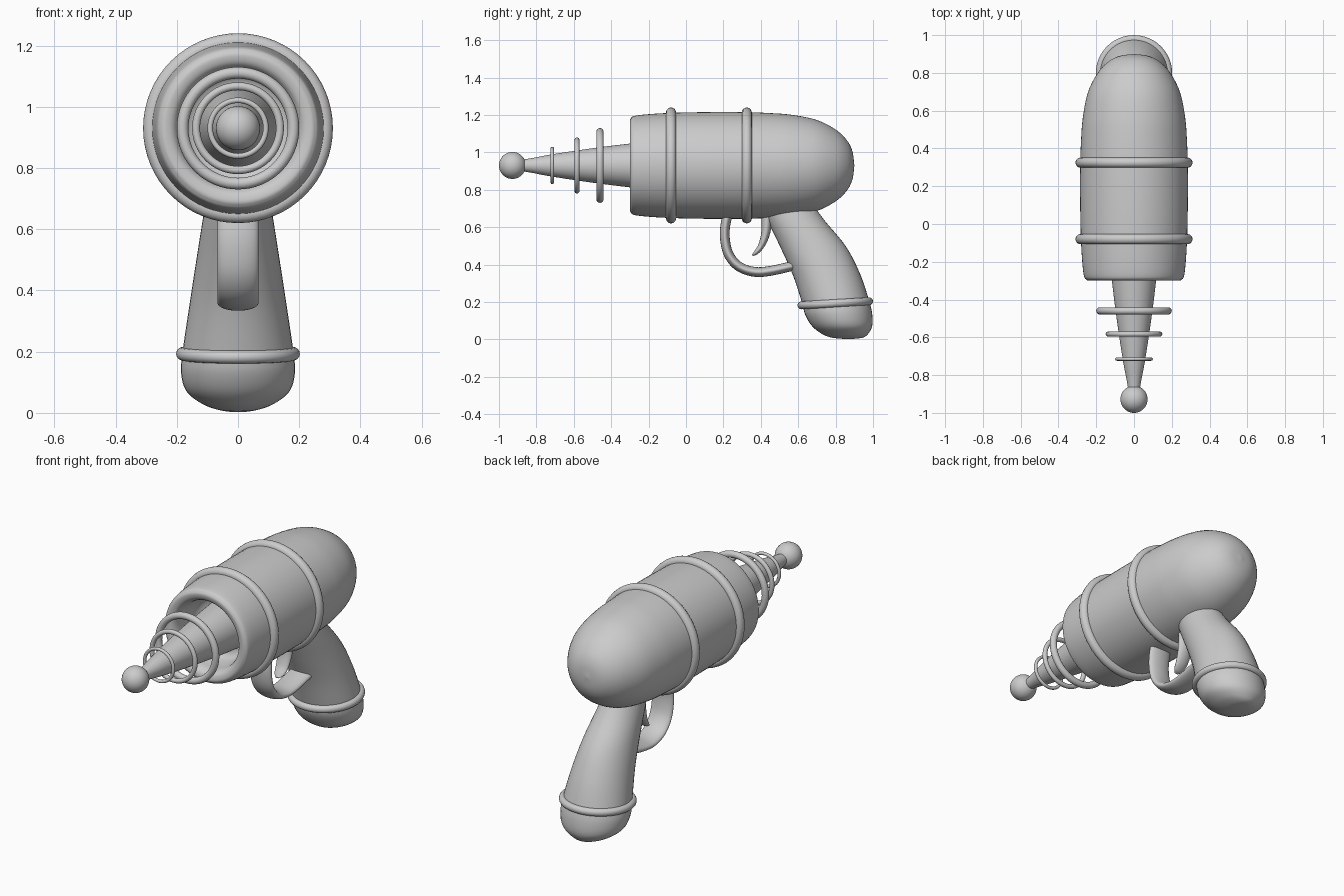
import bpy, bmesh, math
from mathutils import Vector

if "Cube" in bpy.data.objects:
    bpy.data.objects.remove(bpy.data.objects["Cube"])

AXIS_Z = 0.93  # height of the body centreline


def smooth_path(pts, steps=6):
    """Catmull-Rom interpolation through tuples of any length."""
    p = [Vector(q) for q in pts]
    p = [2 * p[0] - p[1]] + p + [2 * p[-1] - p[-2]]
    out = []
    for a, b, c, d in zip(p, p[1:], p[2:], p[3:]):
        for i in range(steps):
            t = i / steps
            out.append(0.5 * (2 * b + (c - a) * t + (2 * a - 5 * b + 4 * c - d) * t * t
                              + (3 * b - a - 3 * c + d) * t ** 3))
    return out + [p[-2]]


def skin(name, rings):
    """Bridge equal-sized rings of points and cap both ends."""
    bm = bmesh.new()
    loops = [[bm.verts.new(v) for v in ring] for ring in rings]
    n = len(loops[0])
    for a, b in zip(loops, loops[1:]):
        for i in range(n):
            j = (i + 1) % n
            bm.faces.new((a[i], a[j], b[j], b[i]))
    bm.faces.new(loops[0])
    bm.faces.new(loops[-1])
    bmesh.ops.recalc_face_normals(bm, faces=bm.faces)
    mesh = bpy.data.meshes.new(name)
    bm.to_mesh(mesh)
    bm.free()
    obj = bpy.data.objects.new(name, mesh)
    bpy.context.collection.objects.link(obj)
    return finish(obj, name)


def finish(obj, name):
    obj.name = name
    bpy.ops.object.select_all(action='DESELECT')
    obj.select_set(True)
    bpy.context.view_layer.objects.active = obj
    bpy.ops.object.shade_smooth_by_angle(angle=math.radians(40))
    return obj


def lathe(name, profile, n=64, steps=5):
    """Revolve (y, radius) points around the body axis."""
    angles = [2 * math.pi * i / n for i in range(n)]
    return skin(name, [[(max(r, 0.001) * math.cos(a), y, AXIS_Z + max(r, 0.001) * math.sin(a))
                        for a in angles] for y, r in smooth_path(profile, steps)])


def sweep(name, sections, level=False, n=40):
    """Sweep an ellipse along (y, z, half depth, half width) sections."""
    path = smooth_path([s + (0,) * (4 - len(s)) for s in sections])
    rings = []
    for k, (y, z, d, w) in enumerate(path):
        t = path[min(k + 1, len(path) - 1)] - path[max(k - 1, 0)]
        ny, nz = (1, 0) if level else Vector((-t[1], t[0])).normalized()
        rings.append([(w * math.sin(a), y + ny * d * math.cos(a), z + nz * d * math.cos(a))
                      for a in (2 * math.pi * i / n for i in range(n))])
    return skin(name, rings)


def ring(name, loc, major, minor, tilt):
    bpy.ops.mesh.primitive_torus_add(location=loc, rotation=(tilt, 0, 0), major_radius=major,
                                     minor_radius=minor, major_segments=64, minor_segments=16)
    return finish(bpy.context.object, name)


# Body shell with rounded muzzle lip and hollow front
lathe("body", [(-.12, 0), (-.12, .12), (-.14, .17), (-.2, .187), (-.26, .194), (-.29, .21),
               (-.30, .235), (-.295, .252), (-.275, .265), (-.2, .274), (-.08, .281), (.1, .285),
               (.3, .285), (.45, .280), (.57, .270), (.70, .243), (.80, .192), (.86, .135),
               (.89, .075), (.90, 0)])

# Bands around the body
for i, y in enumerate((-.08, .325)):
    ring(f"body_band_{i + 1}", (0, y, AXIS_Z), .283, .027, math.pi / 2)

# Tapered barrel, its floating rings and the tip ball
lathe("barrel", [(-.10, .138), (-.3, .117), (-.5, .092), (-.72, .059), (-.82, .04), (-.90, .027)])
for i, (y, outer, minor) in enumerate([(-.46, .2, .019), (-.583, .15, .013), (-.715, .1, .009)]):
    ring(f"barrel_ring_{i + 1}", (0, y, AXIS_Z), outer - minor, minor, math.pi / 2)
bpy.ops.mesh.primitive_uv_sphere_add(segments=40, ring_count=20, radius=.072,
                                     location=(0, -.928, AXIS_Z))
finish(bpy.context.object, "tip_ball")

# Handle with rounded butt and its band
sweep("handle", [(.50, .80, .13, .085), (.58, .65, .15, .112), (.677, .50, .176, .136),
                 (.75, .35, .181, .159), (.80, .20, .181, .181), (.817, .13, .179, .186),
                 (.835, .07, .160, .168), (.850, .03, .124, .118), (.862, .01, .085, .065),
                 (.868, .003, .03, .022)], level=True)
ring("handle_band", (0, .798, .193), .181, .021, .06)

# Trigger guard and trigger
sweep("trigger_guard", [(y, z, .026, .067) for y, z in
                        [(.235, .70), (.212, .62), (.208, .54), (.228, .455), (.28, .392),
                         (.36, .362), (.45, .366), (.60, .40)]])
sweep("trigger", [(.435, .72, .03, .045), (.432, .63, .028, .045), (.424, .56, .023, .043),
                  (.402, .50, .017, .038), (.375, .465, .012, .03), (.355, .449, .004, .012)])
